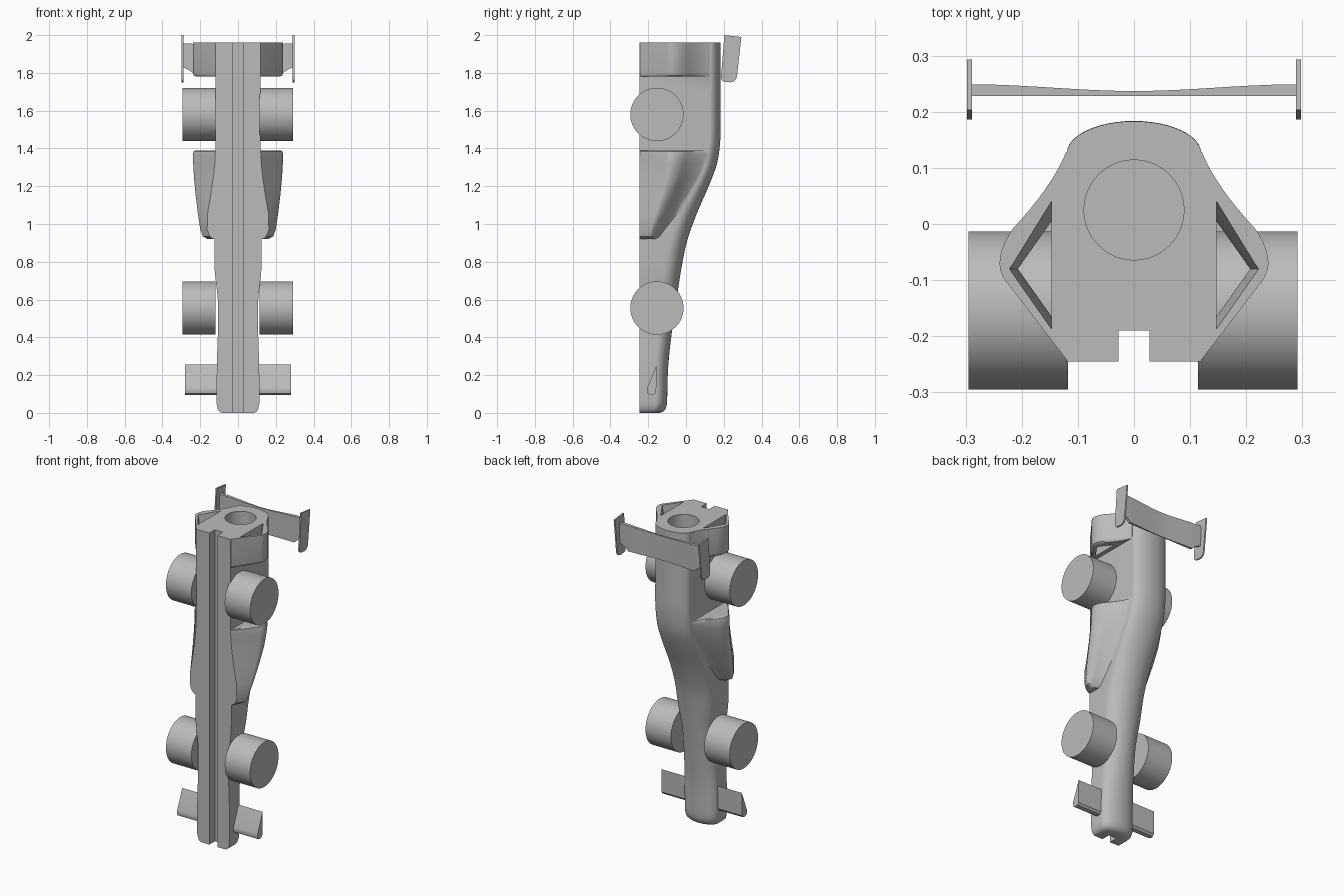
import bpy, bmesh, math
from mathutils import Vector, Matrix

if "Cube" in bpy.data.objects:
    bpy.data.objects.remove(bpy.data.objects["Cube"], do_unlink=True)

grey = bpy.data.materials.new("plain grey")
grey.use_nodes = True
grey.diffuse_color = (0.5, 0.5, 0.5, 1)
grey.node_tree.nodes["Principled BSDF"].inputs["Base Color"].default_value = (0.5, 0.5, 0.5, 1)

FLOOR = -0.245  # flat underside of the car


def finish(name, bm):
    bmesh.ops.recalc_face_normals(bm, faces=bm.faces)
    mesh = bpy.data.meshes.new(name)
    bm.to_mesh(mesh)
    bm.free()
    mesh.materials.append(grey)
    ob = bpy.data.objects.new(name, mesh)
    bpy.context.scene.collection.objects.link(ob)
    return ob


def loft(name, rings):
    """Skin a list of equal-length point rings and cap both ends."""
    bm = bmesh.new()
    rows = [[bm.verts.new(p) for p in ring] for ring in rings]
    n = len(rows[0])
    for a, b in zip(rows, rows[1:]):
        for i in range(n):
            j = (i + 1) % n
            bm.faces.new((a[i], a[j], b[j], b[i]))
    bm.faces.new(rows[0])
    bm.faces.new(rows[-1])
    return finish(name, bm)


def slab(name, outline, x0, x1):
    """Extrude a (y, z) outline along x."""
    return loft(name, [[(x, y, z) for y, z in outline] for x in (x0, x1)])


def box(name, lo, hi):
    return slab(name, [(lo[1], lo[2]), (hi[1], lo[2]), (hi[1], hi[2]), (lo[1], hi[2])], lo[0], hi[0])


def cylinder(name, centre, radius, depth, axis="Z"):
    bm = bmesh.new()
    turn = Matrix.Rotation(math.pi / 2, 4, "Y") if axis == "X" else Matrix()
    bmesh.ops.create_cone(bm, cap_ends=True, segments=64, radius1=radius, radius2=radius,
                          depth=depth, matrix=Matrix.Translation(centre) @ turn)
    return finish(name, bm)


def combine(target, other, operation):
    mod = target.modifiers.new("join", "BOOLEAN")
    mod.operation, mod.solver, mod.object = operation, "EXACT", other
    other.hide_render = True
    bpy.context.view_layer.objects.active = target
    bpy.ops.object.modifier_apply(modifier=mod.name)
    bpy.data.objects.remove(other, do_unlink=True)


def bezier(a, b, c, steps):
    a, b, c = Vector(a), Vector(b), Vector(c)
    return [a * (1 - t) ** 2 + b * 2 * t * (1 - t) + c * t * t
            for t in (i / steps for i in range(steps + 1))]


def arch(z, w, top, r):
    """Body section: flat floor, straight sides, elliptical back."""
    pts = [(-w, FLOOR, z), (w, FLOOR, z)]
    for i in range(25):
        a = math.pi * i / 24
        pts.append((w * math.cos(a), top - r + r * math.sin(a), z))
    return pts


def smooth_stations(keys, steps=4):
    """Catmull-Rom interpolation of station values."""
    v = [Vector(k) for k in keys]
    out = []
    for i in range(len(v) - 1):
        p0, p1, p2, p3 = v[max(i - 1, 0)], v[i], v[i + 1], v[min(i + 2, len(v) - 1)]
        for s in range(steps):
            t = s / steps
            out.append(p1 + (p2 - p0) * t / 2 + (p0 * 2 - p1 * 5 + p2 * 4 - p3) * t * t / 2
                       + (p1 * 3 - p0 - p2 * 3 + p3) * t ** 3 / 2)
    return out + [v[-1]]


def pod_ring(side, z, b, w, yw, n, yn):
    """Flank section: sloping underside, rounded shoulder, hollow blend to the back."""
    p, k, q = Vector((b, FLOOR)), Vector((w, yw)), Vector((n, yn))
    a, c = k.lerp(p, 0.2), k.lerp(q, 0.3)
    inner = c.lerp(q, 0.6) - Vector((0.012, 0.008))
    pts = [Vector((0.06, FLOOR)), p] + bezier(a, k, c, 8) + bezier(c, inner, q, 8)[1:]
    pts.append(Vector((0.06, yn)))
    return [(side * v.x, v.y, z) for v in pts]


# Main body: (height, half width, back edge, arch rise)
nose = [(0, 0.085, -0.14, 0.05), (0.006, 0.097, -0.122, 0.055), (0.02, 0.107, -0.108, 0.06)]
length = [(0.05, 0.113, -0.1, 0.06), (0.25, 0.112, -0.094, 0.065), (0.45, 0.106, -0.072, 0.075),
          (0.6, 0.107, -0.05, 0.085), (0.75, 0.123, -0.027, 0.09), (0.9, 0.125, 0.003, 0.09),
          (1.05, 0.125, 0.055, 0.085), (1.2, 0.123, 0.12, 0.07), (1.32, 0.121, 0.164, 0.062),
          (1.45, 0.12, 0.182, 0.058), (1.6, 0.12, 0.183, 0.058), (1.96, 0.12, 0.183, 0.058)]
body = loft("body", [arch(*s) for s in nose + [tuple(s) for s in smooth_stations(length)]])

# Side pods ahead of the upper wheels: height, floor, shoulder x, y, root x, y
pod = [(0.92, 0.13, 0.165, -0.19, 0.11, -0.14), (0.935, 0.15, 0.193, -0.185, 0.115, -0.125),
       (0.97, 0.163, 0.206, -0.18, 0.118, -0.1), (1.05, 0.162, 0.22, -0.15, 0.12, -0.04),
       (1.15, 0.145, 0.236, -0.115, 0.12, 0.015), (1.25, 0.13, 0.248, -0.085, 0.12, 0.075),
       (1.32, 0.123, 0.253, -0.074, 0.12, 0.103), (1.37, 0.12, 0.256, -0.07, 0.119, 0.12),
       (1.385, 0.12, 0.25, -0.07, 0.118, 0.12), (1.39, 0.12, 0.236, -0.07, 0.117, 0.12)]
# Flanks of the block above the upper wheels
block = [(1.78, 0.116, 0.236, -0.07, 0.119, 0.125), (1.787, 0.117, 0.25, -0.068, 0.12, 0.127),
         (1.8, 0.118, 0.256, -0.066, 0.121, 0.128), (1.96, 0.118, 0.256, -0.066, 0.121, 0.128)]

for side in (-1, 1):
    combine(body, loft("side_pod", [pod_ring(side, *s) for s in pod]), "UNION")
    flank = loft("rear_flank", [pod_ring(side, *s) for s in block])
    # Tapered triangular duct through the flank
    small = [(0.147, 0.005), (0.207, -0.08), (0.147, -0.165)]
    large = [(0.147, 0.045), (0.224, -0.08), (0.147, -0.19)]
    duct = loft("duct_cutter", [[(side * x, y, z) for x, y in tri]
                                for z, tri in ((1.7, small), (1.88, small), (1.97, large))])
    combine(flank, duct, "DIFFERENCE")
    combine(body, flank, "UNION")

# Groove along the underside and cartridge bore
combine(body, box("groove_cutter", (-0.028, -0.4, -0.1), (0.028, -0.19, 2.1)), "DIFFERENCE")
combine(body, cylinder("bore_cutter", (0, 0.025, 1.76), 0.089, 0.6), "DIFFERENCE")
parts = [body]

# Wheels
for end, z in (("upper", 1.58), ("lower", 0.555)):
    for name, side in (("left", 1), ("right", -1)):
        parts.append(cylinder(f"{end}_{name}_wheel", (side * 0.2045 - 0.002, -0.154, z),
                              0.141, 0.177, "X"))

# Nose wings: teardrop section on each side
teardrop = [(-0.155, 0.255), (-0.158, 0.11), (-0.168, 0.097), (-0.185, 0.094),
            (-0.203, 0.102), (-0.208, 0.118), (-0.204, 0.135)]
for name, side in (("left", 1), ("right", -1)):
    parts.append(slab(f"{name}_nose_wing", teardrop, side * 0.09, side * 0.28))

# Rear wing blade: thicker and shorter toward its tips
rings = []
for i in range(-24, 25):
    x = 0.292 * i / 24
    u = abs(x) / 0.292
    blend = u * u * (3 - 2 * u)
    low = 1.79 + 0.04 * max(0, (u - 0.8) / 0.2) ** 0.6
    high = 1.945 + 0.01 * blend
    thick = 0.237 + 0.012 * blend
    rings.append([(x, 0.228, low), (x, 0.228, high), (x, thick, high), (x, thick - 0.004, low)])
parts.append(loft("rear_wing", rings))

# End plates with rounded lower edge
plate = [(0.203, 2.0), (0.293, 1.99)] + [tuple(v) for v in bezier((0.271, 1.79), (0.267, 1.75), (0.235, 1.75), 6)]
plate += [tuple(v) for v in bezier((0.205, 1.753), (0.184, 1.755), (0.186, 1.785), 6)]
for name, side in (("left", 1), ("right", -1)):
    parts.append(slab(f"{name}_end_plate", plate, side * 0.289, side * 0.298))

bpy.ops.object.select_all(action="DESELECT")
for ob in parts:
    ob.select_set(True)
bpy.context.view_layer.objects.active = body
bpy.ops.object.shade_smooth_by_angle(angle=math.radians(32))
